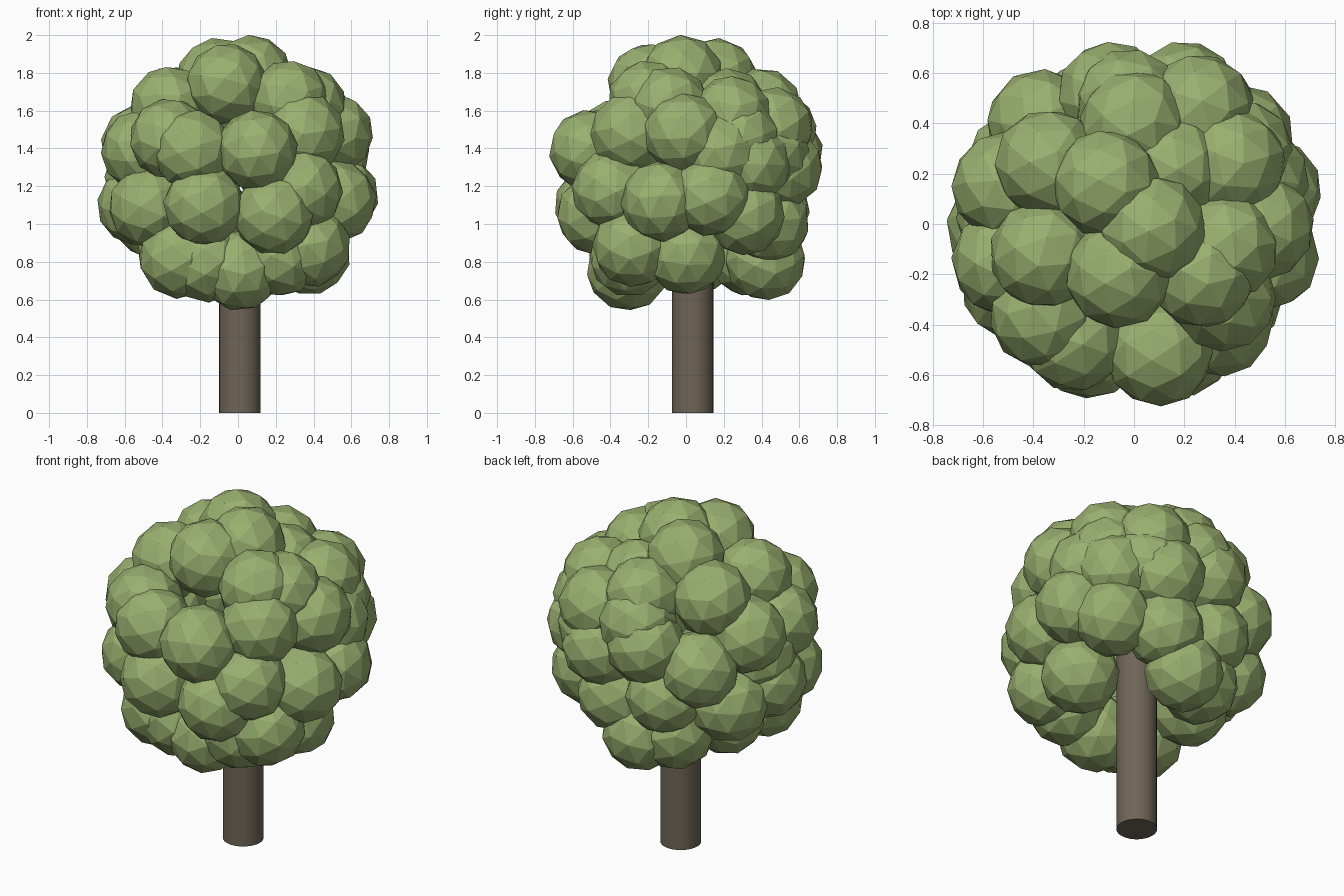
import bpy, bmesh, random
from mathutils import Euler, Matrix, Vector

random.seed(4)


def material(name, rgb):
    m = bpy.data.materials.new(name)
    m.diffuse_color = (*rgb, 1)
    return m


def add_object(name, bm, mat):
    mesh = bpy.data.meshes.new(name)
    bm.to_mesh(mesh)
    bm.free()
    mesh.materials.append(mat)
    ob = bpy.data.objects.new(name, mesh)
    bpy.context.collection.objects.link(ob)
    return ob


# Trunk: plain cylinder running up into the crown
bm = bmesh.new()
bmesh.ops.create_cone(bm, cap_ends=True, segments=32, radius1=0.11, radius2=0.11,
                      depth=1.1, matrix=Matrix.Translation((0.01, 0.035, 0.55)))
trunk = add_object("trunk", bm, material("bark", (0.16, 0.13, 0.095)))
for p in trunk.data.polygons:
    p.use_smooth = len(p.vertices) == 4
for e in trunk.data.edges:
    e.use_edge_sharp = abs(trunk.data.vertices[e.vertices[0]].co.z
                           - trunk.data.vertices[e.vertices[1]].co.z) < 0.01

# Leaf clump centres, from the top of the crown to the underside
CLUMPS = [
    # crown top
    (0.07, -0.02, 1.785), (-0.11, 0.16, 1.77), (-0.06, -0.20, 1.74),
    # upper ring
    (0.36, -0.09, 1.62), (0.27, -0.20, 1.65), (0.39, 0.24, 1.57), (0.15, 0.22, 1.61),
    (0.0, 0.40, 1.61), (-0.34, 0.24, 1.62), (-0.36, -0.12, 1.62), (0.26, 0.46, 1.51),
    # ring above the middle
    (0.35, -0.29, 1.48), (0.10, -0.51, 1.39), (-0.24, -0.45, 1.39), (-0.36, -0.36, 1.45),
    (0.50, -0.01, 1.48), (0.48, 0.18, 1.38), (-0.51, -0.15, 1.39), (-0.51, 0.15, 1.42),
    (-0.37, 0.40, 1.27), (-0.09, 0.51, 1.38), (-0.02, 0.48, 1.49), (0.20, 0.51, 1.30),
    (0.28, 0.44, 1.38), (0.42, 0.34, 1.32), (0.42, 0.28, 1.45),
    # ring below the middle
    (0.34, -0.39, 1.18), (0.19, -0.47, 1.05), (-0.18, -0.48, 1.10), (-0.47, -0.25, 1.09),
    (-0.53, -0.01, 1.10), (-0.45, 0.24, 1.03), (0.52, -0.13, 1.12), (0.53, 0.13, 1.15),
    (0.41, 0.31, 1.05), (0.15, 0.44, 1.01), (-0.17, 0.44, 1.08), (-0.49, 0.03, 1.25),
    # underside
    (0.38, -0.28, 0.88), (0.01, -0.31, 0.755), (-0.31, -0.29, 0.82), (0.22, -0.30, 0.83),
    (0.38, 0.0, 0.84), (-0.32, 0.08, 0.86), (0.0, 0.42, 0.81), (-0.17, 0.34, 0.83),
    (-0.17, -0.30, 0.80),
]

# Foliage: faceted balls, each turned differently
bm = bmesh.new()
for c in CLUMPS:
    turn = Euler([random.uniform(0, 6.28) for _ in range(3)]).to_matrix().to_4x4()
    bmesh.ops.create_icosphere(bm, subdivisions=2, radius=0.217,
                               matrix=Matrix.Translation(Vector(c)) @ turn)
add_object("foliage", bm, material("leaves", (0.32, 0.43, 0.16)))
